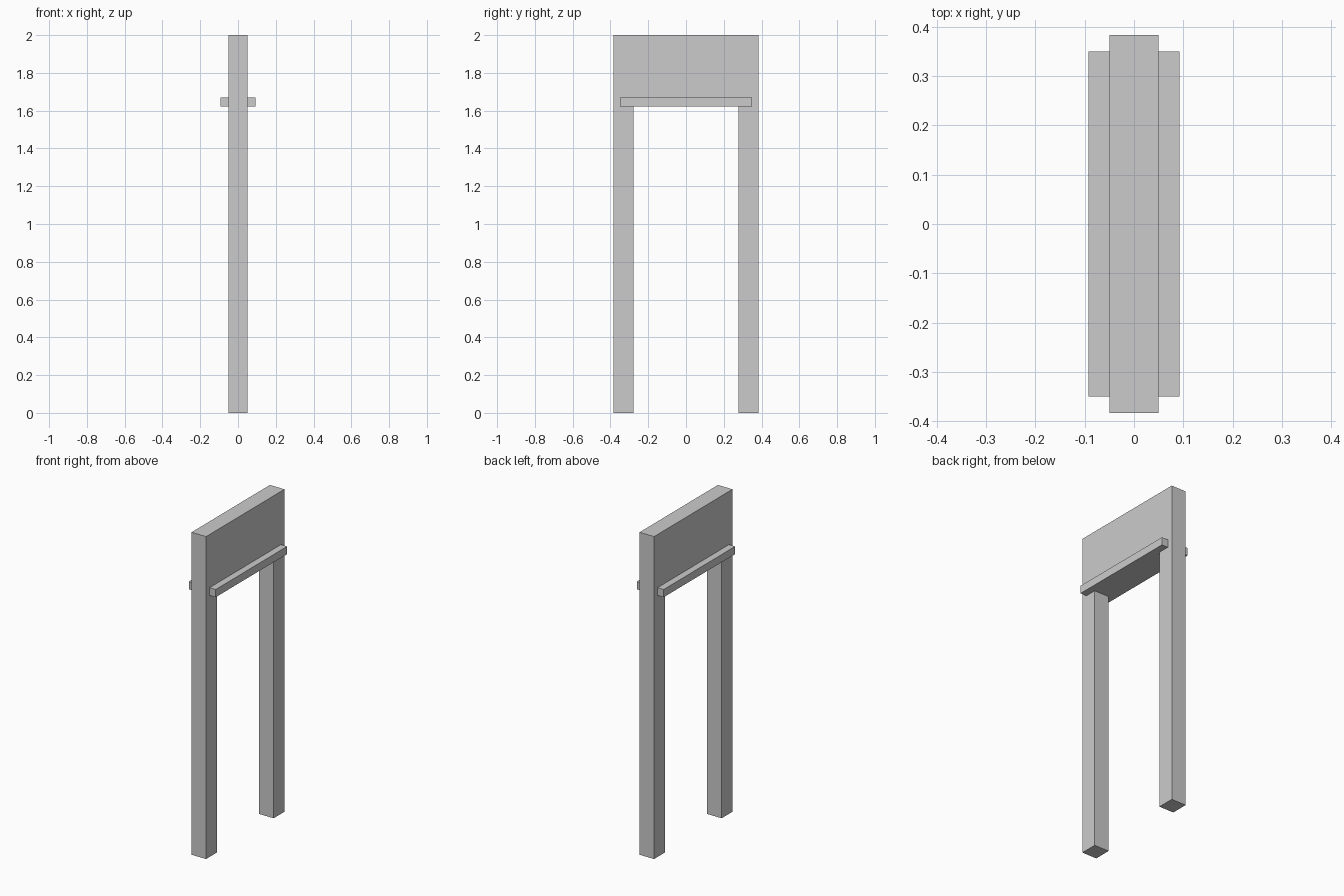
import bpy
import bmesh

if "Cube" in bpy.data.objects:
    bpy.data.objects.remove(bpy.data.objects["Cube"], do_unlink=True)

# Single plain grey
grey = bpy.data.materials.new("plain grey")
grey.use_nodes = True
colour = (0.6, 0.6, 0.6, 1)
grey.diffuse_color = colour
grey.node_tree.nodes["Principled BSDF"].inputs["Base Color"].default_value = colour


def extruded(name, outline, x0, x1):
    """Extrude a (y, z) outline along x from x0 to x1."""
    bm = bmesh.new()
    face = bm.faces.new([bm.verts.new((x0, y, z)) for y, z in outline])
    result = bmesh.ops.extrude_face_region(bm, geom=[face])
    moved = [v for v in result["geom"] if isinstance(v, bmesh.types.BMVert)]
    bmesh.ops.translate(bm, verts=moved, vec=(x1 - x0, 0, 0))
    bmesh.ops.recalc_face_normals(bm, faces=bm.faces)
    mesh = bpy.data.meshes.new(name)
    bm.to_mesh(mesh)
    bm.free()
    mesh.materials.append(grey)
    obj = bpy.data.objects.new(name, mesh)
    bpy.context.collection.objects.link(obj)
    return obj


HALF_DEPTH = 0.05
HALF_WIDTH = 0.384
LEG_INNER = 0.278
HEIGHT = 2.0
LINTEL = 1.622

# Two legs and the tall header panel as one arch
half = [(LEG_INNER, LINTEL), (LEG_INNER, 0), (HALF_WIDTH, 0), (HALF_WIDTH, HEIGHT)]
arch = half + [(-y, z) for y, z in reversed(half)]
extruded("arch_frame", arch, -HALF_DEPTH, HALF_DEPTH)

# Narrow ledge on each broad face, level with the header's underside
ledge = [(-0.35, LINTEL), (0.35, LINTEL), (0.35, 1.67), (-0.35, 1.67)]
for side, name in ((1, "left_ledge"), (-1, "right_ledge")):
    extruded(name, ledge, side * HALF_DEPTH, side * 0.092)
